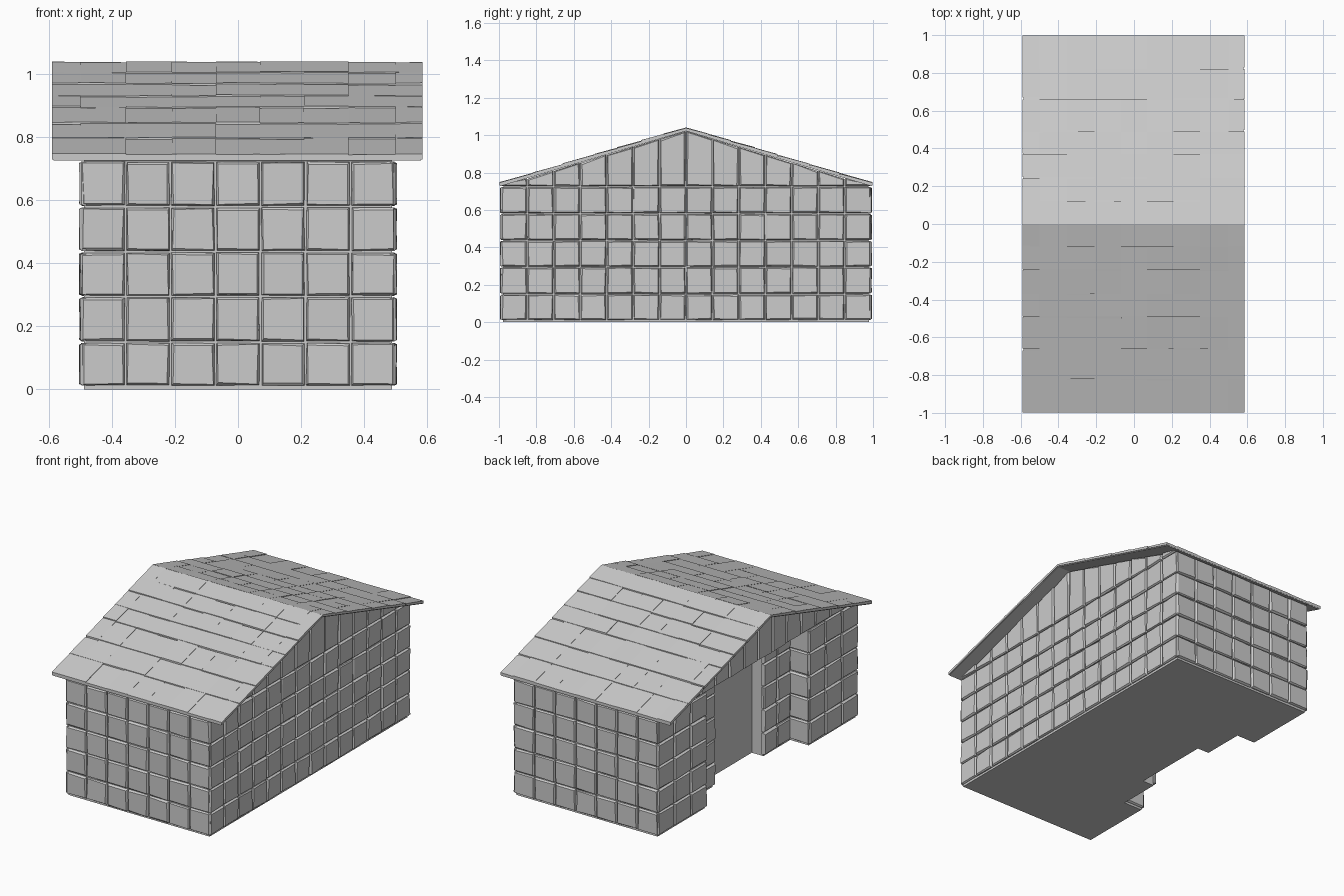
import bpy, bmesh, random
from mathutils import Vector

if "Cube" in bpy.data.objects:
    bpy.data.objects.remove(bpy.data.objects["Cube"])

random.seed(4)
COURSES = [0.01, 0.15, 0.295, 0.437, 0.58, 0.725]
EAVE, DEPTH = 0.725, 0.014


def under(y):
    # underside of the roof
    return 1.022 - 0.297 * abs(y)


def finish(bm, name):
    bmesh.ops.recalc_face_normals(bm, faces=bm.faces)
    me = bpy.data.meshes.new(name)
    bm.to_mesh(me)
    bm.free()
    ob = bpy.data.objects.new(name, me)
    bpy.context.collection.objects.link(ob)
    return ob


def loft(bm, a, b):
    # closed solid between two matching loops
    va, vb = [bm.verts.new(p) for p in a], [bm.verts.new(p) for p in b]
    n = len(a)
    bm.faces.new(va)
    bm.faces.new(vb)
    for i in range(n):
        j = (i + 1) % n
        bm.faces.new((va[i], va[j], vb[j], vb[i]))


def jit(a):
    return random.uniform(-a, a)


def block(bm, place, u0, u1, z0, za, zb):
    # one roughly dressed stone with chamfered edges
    def ring(inset, h, wob):
        pts = [(u0 + inset, z0 + inset), (u1 - inset, z0 + inset),
               (u1 - inset, zb - inset), (u0 + inset, za - inset)]
        return [place(u + jit(wob), z + jit(wob), h + jit(wob)) for u, z in pts]
    base, mid, top = ring(0.003, -0.006, 0), ring(0.004, 0.006, 0.002), ring(0.009, DEPTH, 0.003)
    loops = [[bm.verts.new(p) for p in r] for r in (base, mid, top)]
    bm.faces.new(loops[0])
    bm.faces.new(loops[2])
    for a, b in zip(loops, loops[1:]):
        for i in range(4):
            j = (i + 1) % 4
            bm.faces.new((a[i], a[j], b[j], b[i]))


def wall(name, axis, pos, sign, u0, u1, count, gable=False):
    # stone courses on a wall plane facing +/- the axis
    def place(u, z, h):
        p = pos + sign * h
        return Vector((p, u, z)) if axis == 'x' else Vector((u, p, z))
    bm = bmesh.new()
    for i in range(count):
        a, b = u0 + (u1 - u0) * i / count, u0 + (u1 - u0) * (i + 1) / count
        for z0, z1 in zip(COURSES, COURSES[1:]):
            block(bm, place, a, b, z0, z1, z1)
        if gable and max(under(a), under(b)) > EAVE + 0.03:
            block(bm, place, a, b, EAVE, max(under(a), EAVE + 0.018), max(under(b), EAVE + 0.018))
    finish(bm, name)


def gable_stones(name, pos, sign, count=14):
    bm = bmesh.new()
    for i in range(count):
        a, b = -0.99 + 1.98 * i / count, -0.99 + 1.98 * (i + 1) / count
        block(bm, lambda u, z, h: Vector((pos + sign * h, u, z)), a, b, EAVE,
              max(under(a), EAVE + 0.019), max(under(b), EAVE + 0.019))
    finish(bm, name)


# mortar core with a stepped entrance recess on the -x side
X, Y, STEP, DOOR = 0.488, 0.978, -0.36, -0.28
plan = [(-X, -Y), (X, -Y), (X, Y), (-X, Y), (-X, 0.515), (STEP, 0.515), (STEP, 0.25), (DOOR, 0.25),
        (DOOR, -0.25), (STEP, -0.25), (STEP, -0.515), (-X, -0.515)]
bm = bmesh.new()
loft(bm, [(x, y, 0.006) for x, y in plan], [(x, y, EAVE) for x, y in plan])
finish(bm, "wall_core")

# gable core under the roof
bm = bmesh.new()
tri = [(-Y, EAVE), (Y, EAVE), (0, under(0))]
loft(bm, [(-X, y, z) for y, z in tri], [(X, y, z) for y, z in tri])
finish(bm, "gable_core")

# base slab following the walls
bm = bmesh.new()
loft(bm, [(x, y, 0.0) for x, y in plan], [(x, y, 0.012) for x, y in plan])
finish(bm, "base_slab")

# stone facing
wall("front_wall_stones", 'y', -Y, -1, -0.5, 0.5, 7)
wall("back_wall_stones", 'y', Y, 1, -0.5, 0.5, 7)
wall("right_wall_stones", 'x', X, 1, -0.99, 0.99, 14)
gable_stones("right_gable_stones", X, 1)
gable_stones("left_gable_stones", -X, -1)
for s, tag in ((-1, "front"), (1, "back")):
    lo, hi = sorted((s * 0.503, s * 0.99))
    wall(tag + "_pier_stones", 'x', -X, -1, lo, hi, 3)
    wall(tag + "_pier_side_stones", 'y', s * 0.515, -s, -0.5, STEP, 1)
    lo, hi = sorted((s * 0.238, s * 0.505))
    wall(tag + "_jamb_stones", 'x', STEP, -1, lo, hi, 2)

# roof deck
bm = bmesh.new()
prof = [(-0.995, under(0.995)), (0, under(0)), (0.995, under(0.995)),
        (0.995, under(0.995) + 0.012), (0, under(0) + 0.013), (-0.995, under(0.995) + 0.012)]
loft(bm, [(-0.585, y, z) for y, z in prof], [(0.58, y, z) for y, z in prof])
finish(bm, "roof_deck")

# thin uneven roof tiles on both slopes
rows = [0, 0.12, 0.24, 0.37, 0.49, 0.66, 0.82, 0.997]
cols = [-0.59, -0.5, -0.355, -0.21, -0.07, 0.07, 0.21, 0.35, 0.5, 0.585]
for s, tag in ((-1, "front"), (1, "back")):
    bm = bmesh.new()
    for i, (x0, x1) in enumerate(zip(cols, cols[1:])):
        for k, (r0, r1) in enumerate(zip(rows, rows[1:])):
            a = r0 + (jit(0.01) if k else 0)
            corners = [(x0, a), (x1, a), (x1, r1), (x0, r1)]
            t = random.uniform(0.016, 0.02)
            loft(bm, [(x, s * r, under(r) + 0.004) for x, r in corners],
                 [(x, s * r, under(r) + t + (0.003 if r == r1 else 0) + jit(0.001)) for x, r in corners])
    finish(bm, tag + "_roof_tiles")
